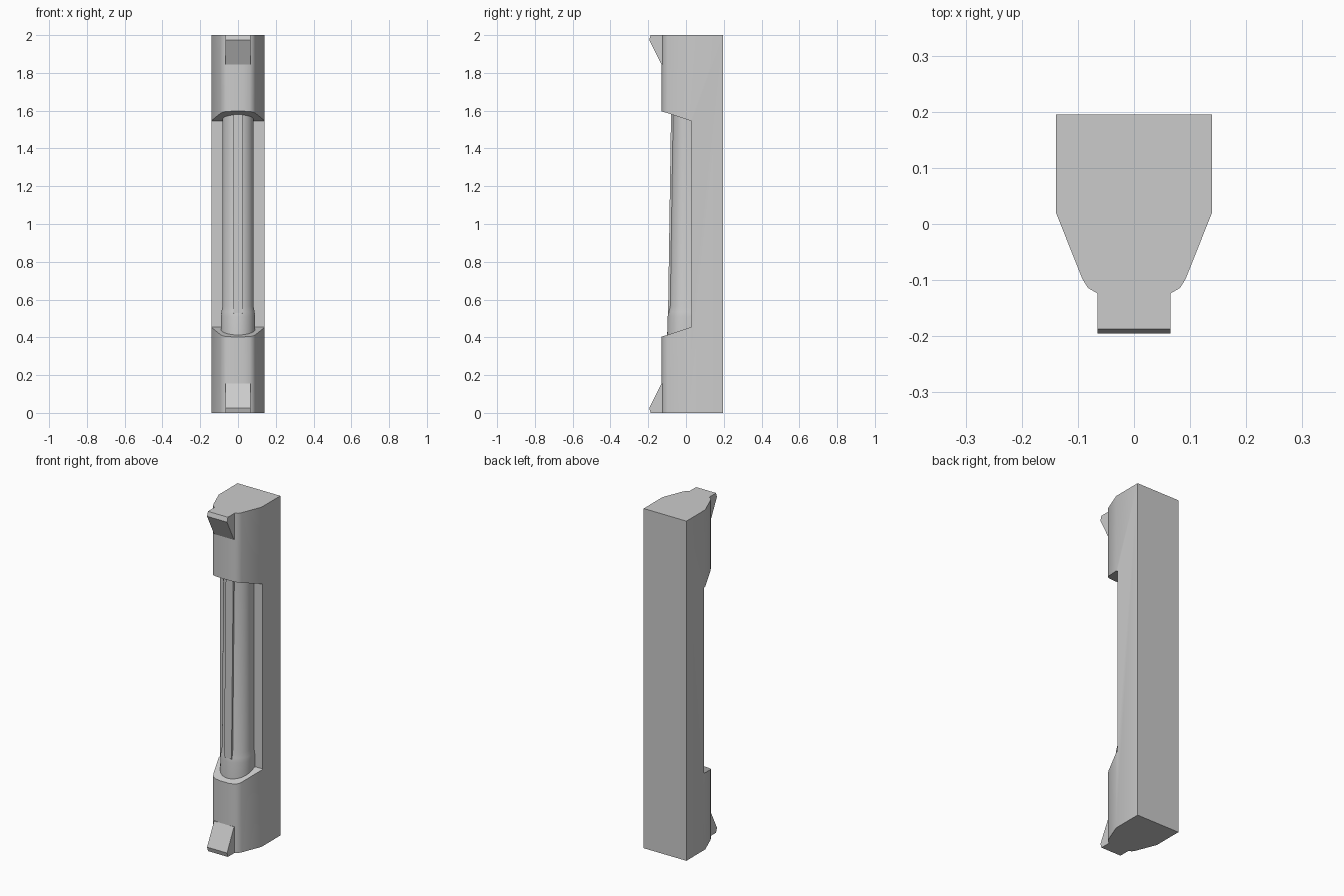
import bpy, bmesh, math

if "Cube" in bpy.data.objects:
    bpy.data.objects.remove(bpy.data.objects["Cube"])


def loft(name, rings):
    """Solid skinned through equal-length closed rings of 3D points."""
    bm = bmesh.new()
    loops = [[bm.verts.new(p) for p in r] for r in rings]
    n = len(loops[0])
    for a, b in zip(loops, loops[1:]):
        for i in range(n):
            j = (i + 1) % n
            bm.faces.new((a[i], a[j], b[j], b[i]))
    bm.faces.new(loops[0])
    bm.faces.new(loops[-1])
    bmesh.ops.recalc_face_normals(bm, faces=bm.faces)
    me = bpy.data.meshes.new(name)
    bm.to_mesh(me)
    bm.free()
    ob = bpy.data.objects.new(name, me)
    bpy.context.collection.objects.link(ob)
    return ob


def side_prism(name, yz, w):
    """Extrude a side profile across x from -w to w."""
    return loft(name, [[(x, y, z) for y, z in yz] for x in (-w, w)])


def smooth(ob, angle=28):
    bpy.ops.object.select_all(action='DESELECT')
    bpy.context.view_layer.objects.active = ob
    ob.select_set(True)
    bpy.ops.object.shade_smooth_by_angle(angle=math.radians(angle))


# Main post: plan outline extruded to full height
half = [(0.139, 0.195), (0.139, 0.02), (0.092, -0.098), (0.082, -0.114),
        (0.063, -0.125), (0.03, -0.13)]
outline = half + [(-x, y) for x, y in reversed(half)]
post = loft("post", [[(x, y, z) for x, y in outline] for z in (0, 2)])

# Front recess with sloping top and bottom
recess = side_prism("recess_cutter", [(0.03, 0.455), (0.03, 1.545),
                                      (-0.23, 1.63), (-0.23, 0.37)], 0.3)
mod = post.modifiers.new("recess", 'BOOLEAN')
mod.operation = 'DIFFERENCE'
mod.solver = 'EXACT'
mod.object = recess
bpy.context.view_layer.objects.active = post
post.select_set(True)
bpy.ops.object.modifier_apply(modifier=mod.name)
bpy.data.objects.remove(recess)
smooth(post)


# Rounded column inside the recess, with a wider collar at its foot
def half_round(z, w, front):
    back = 0.035
    mid = min(0.0, front + w)
    arc = [(w * math.cos(t), mid + (front - mid) * math.sin(t), z)
           for t in [math.pi * i / 20 for i in range(21)]]
    return [(w, back, z)] + arc + [(-w, back, z)]


column = loft("column", [half_round(*r) for r in (
    (0.40, 0.090, -0.100), (0.51, 0.090, -0.097), (0.535, 0.088, -0.094),
    (0.565, 0.082, -0.087), (1.60, 0.082, -0.071))])
smooth(column)

# Raised strip running up the front of the column
strip = side_prism("column_strip", [(-0.06, 0.50), (-0.095, 0.53),
                                    (-0.079, 1.60), (-0.06, 1.60)], 0.024)

# Wedge lugs at foot and head
for name, flip in (("lower_lug", False), ("upper_lug", True)):
    prof = [(-0.11, 0), (-0.187, 0), (-0.195, 0.026), (-0.13, 0.155), (-0.11, 0.155)]
    side_prism(name, [(y, 2 - z if flip else z) for y, z in prof], 0.065)
